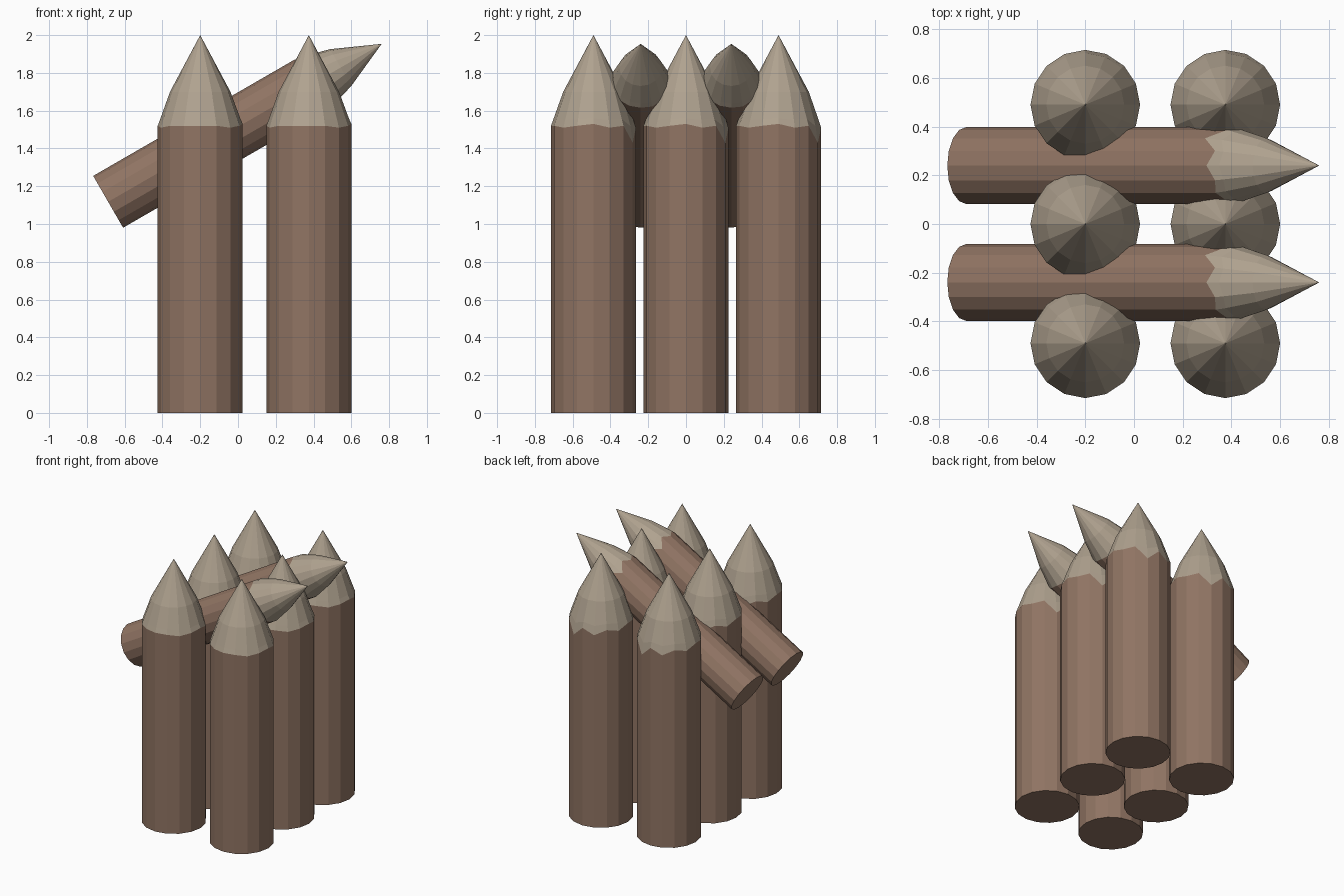
import bpy, bmesh
from math import cos, sin, pi, radians
from mathutils import Matrix

if "Cube" in bpy.data.objects:
    bpy.data.objects.remove(bpy.data.objects["Cube"])

SIDES = 16


def material(name, color):
    m = bpy.data.materials.new(name)
    m.diffuse_color = (*color, 1)
    m.use_nodes = True
    m.node_tree.nodes["Principled BSDF"].inputs["Base Color"].default_value = m.diffuse_color
    return m


wood = material("bark_brown", (0.28, 0.175, 0.125))
cut = material("cut_wood", (0.43, 0.36, 0.275))

# Height of the hewn edge around the log: clean in front, jagged with one deep chip behind
EDGE = [1.53, 1.51, 1.52, 1.43, 1.51, 1.47, 1.51, 1.49,
        1.52, 1.51, 1.52, 1.52, 1.52, 1.52, 1.51, 1.52]


def stake(name, matrix):
    bm = bmesh.new()

    def ring(r, heights):
        return [bm.verts.new((r * cos(2 * pi * i / SIDES), r * sin(2 * pi * i / SIDES), h))
                for i, h in enumerate(heights)]

    base = ring(0.225, [0] * SIDES)
    edge = ring(0.225, EDGE)
    lip = ring(0.212, [1.555 + (e - 1.52) * 0.4 for e in EDGE])
    shoulder = ring(0.16, [1.70] * SIDES)
    apex = bm.verts.new((0, 0, 2))
    bm.faces.new(base[::-1])
    # log sides, then the sharpened tip
    for lower, upper, mat in ((base, edge, 0), (edge, lip, 1), (lip, shoulder, 1)):
        for i in range(SIDES):
            j = (i + 1) % SIDES
            bm.faces.new((lower[i], lower[j], upper[j], upper[i])).material_index = mat
    for i in range(SIDES):
        bm.faces.new((shoulder[i], shoulder[(i + 1) % SIDES], apex)).material_index = 1
    me = bpy.data.meshes.new(name)
    bm.to_mesh(me)
    bm.free()
    me.materials.append(wood)
    me.materials.append(cut)
    ob = bpy.data.objects.new(name, me)
    ob.matrix_world = matrix
    bpy.context.collection.objects.link(ob)


# Upright stakes: two rows of three
for row, x in (("left", -0.2), ("right", 0.375)):
    for i, y in enumerate((-0.49, 0, 0.49)):
        stake(f"upright_stake_{row}_{i + 1}", Matrix.Translation((x, y, 0)))

# Slanted stakes lying between the uprights
for side, y in (("front", -0.24), ("back", 0.24)):
    stake(f"slanted_stake_{side}",
          Matrix.Translation((-0.6875, y, 1.1175))
          @ Matrix.Rotation(radians(60), 4, 'Y')
          @ Matrix.Rotation(radians(67.5), 4, 'Z')
          @ Matrix.Diagonal((0.704, 0.704, 0.836, 1)))
